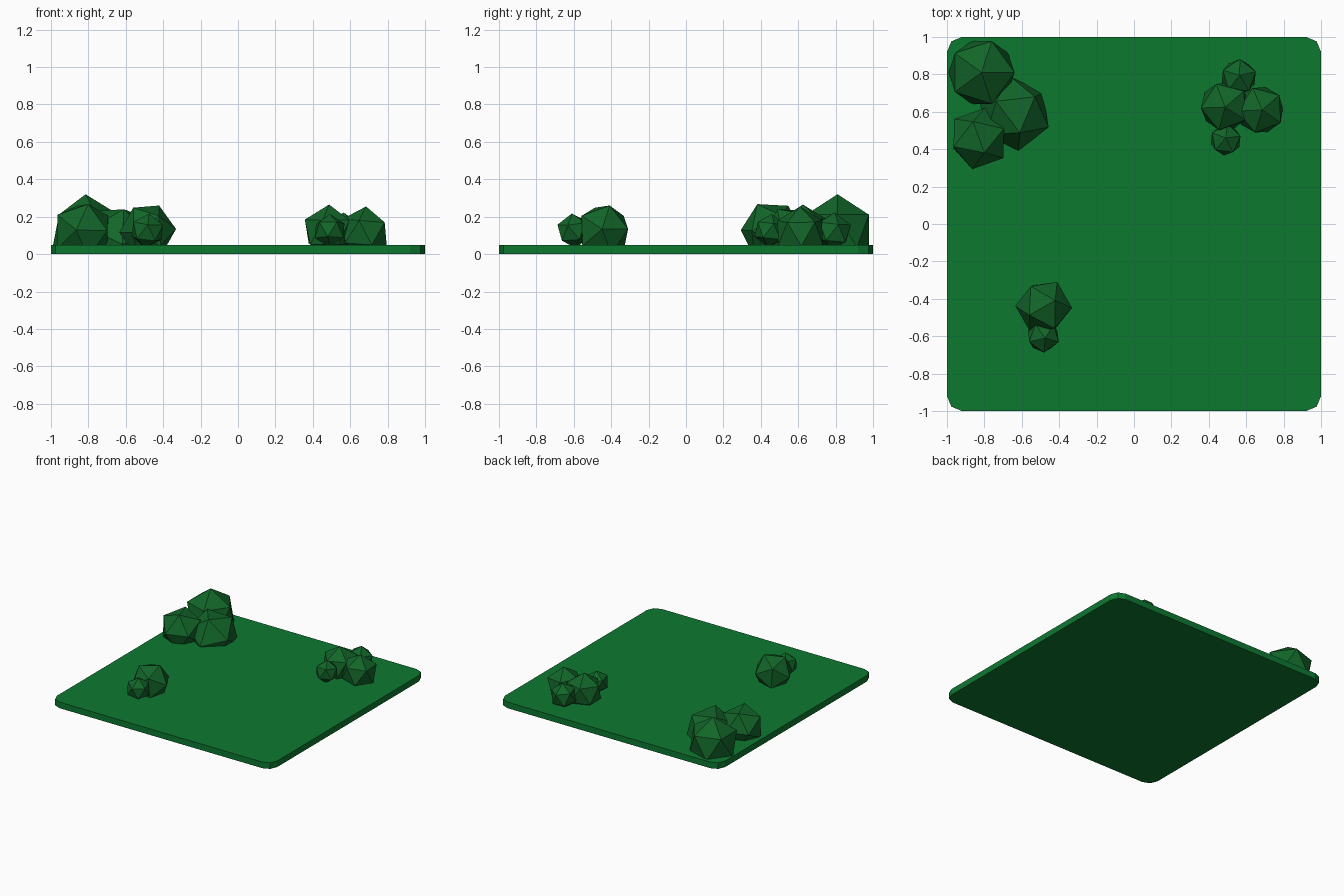
import bpy, bmesh
from mathutils import Vector, Matrix

if "Cube" in bpy.data.objects:
    bpy.data.objects.remove(bpy.data.objects["Cube"])


def material(name, color):
    m = bpy.data.materials.new(name)
    m.diffuse_color = (*color, 1)
    m.use_nodes = True
    m.node_tree.nodes["Principled BSDF"].inputs["Base Color"].default_value = m.diffuse_color
    return m


grass = material("grass_green", (0.004, 0.19, 0.03))
leaf = material("leaf_green", (0.006, 0.13, 0.022))


def finish(bm, name, mat):
    bmesh.ops.recalc_face_normals(bm, faces=bm.faces)
    me = bpy.data.meshes.new(name)
    bm.to_mesh(me)
    bm.free()
    me.materials.append(mat)
    ob = bpy.data.objects.new(name, me)
    bpy.context.collection.objects.link(ob)
    return ob


# Ground slab with rounded vertical corners
bm = bmesh.new()
bmesh.ops.create_cube(bm, size=1, matrix=Matrix.Translation((0, 0, 0.025))
                      @ Matrix.Diagonal((2, 2, 0.05, 1)))
corners = [e for e in bm.edges
           if abs(e.verts[0].co.z - e.verts[1].co.z) > 0.01]
bmesh.ops.bevel(bm, geom=corners, offset=0.08, segments=2, profile=0.5,
                affect='EDGES')
finish(bm, "ground_slab", grass)


def bush(name, center, radius, pole, side):
    """Icosahedron with one vertex along pole and a neighbour towards side,
    cut off just inside the slab."""
    z = Vector(pole).normalized()
    y = z.cross(Vector(side)).normalized()
    rot = Matrix((y.cross(z), y, z)).transposed().to_4x4()
    bm = bmesh.new()
    bmesh.ops.create_icosphere(bm, subdivisions=1, radius=radius,
                               matrix=Matrix.Translation(center) @ rot)
    bmesh.ops.bisect_plane(bm, geom=bm.verts[:] + bm.edges[:] + bm.faces[:],
                           plane_co=(0, 0, 0.04), plane_no=(0, 0, 1),
                           clear_inner=True)
    bmesh.ops.holes_fill(bm, edges=[e for e in bm.edges if e.is_boundary],
                         sides=0)
    finish(bm, name, leaf)


# Back left cluster
bush("back_left_bush_tall", (-0.815, 0.81, 0.123), 0.197, (0, 0, 1), (1, 0, 0))
bush("back_left_bush_wide", (-0.64, 0.59, 0.07), 0.2,
     (0.11, 0.09, 0.14), (0.04, -0.09, 0.18))
bush("back_left_bush_front", (-0.83, 0.457, 0.12), 0.168,
     (0.03, -0.077, 0.15), (0.14, 0.048, 0.1))

# Back right cluster
bush("back_right_bush_main", (0.487, 0.63, 0.12), 0.145,
     (0, -0.005, 0.14), (-0.13, -0.01, 0.08))
bush("back_right_bush_side", (0.675, 0.61, 0.115), 0.14,
     (0.01, 0, 0.14), (0.105, 0.08, 0.08))
bush("back_right_bush_rear", (0.56, 0.785, 0.12), 0.103,
     (0.005, 0.01, 0.1), (0.09, 0.03, 0.05))
bush("back_right_bush_small", (0.49, 0.45, 0.125), 0.09,
     (0, 0.01, 0.09), (0.08, 0.02, 0.04))

# Front left cluster
bush("front_left_bush_main", (-0.483, -0.443, 0.125), 0.152,
     (0.06, 0.034, 0.132), (-0.07, -0.04, 0.12))
bush("front_left_bush_small", (-0.485, -0.6, 0.125), 0.093,
     (0.01, -0.01, 0.09), (-0.08, -0.03, 0.04))
